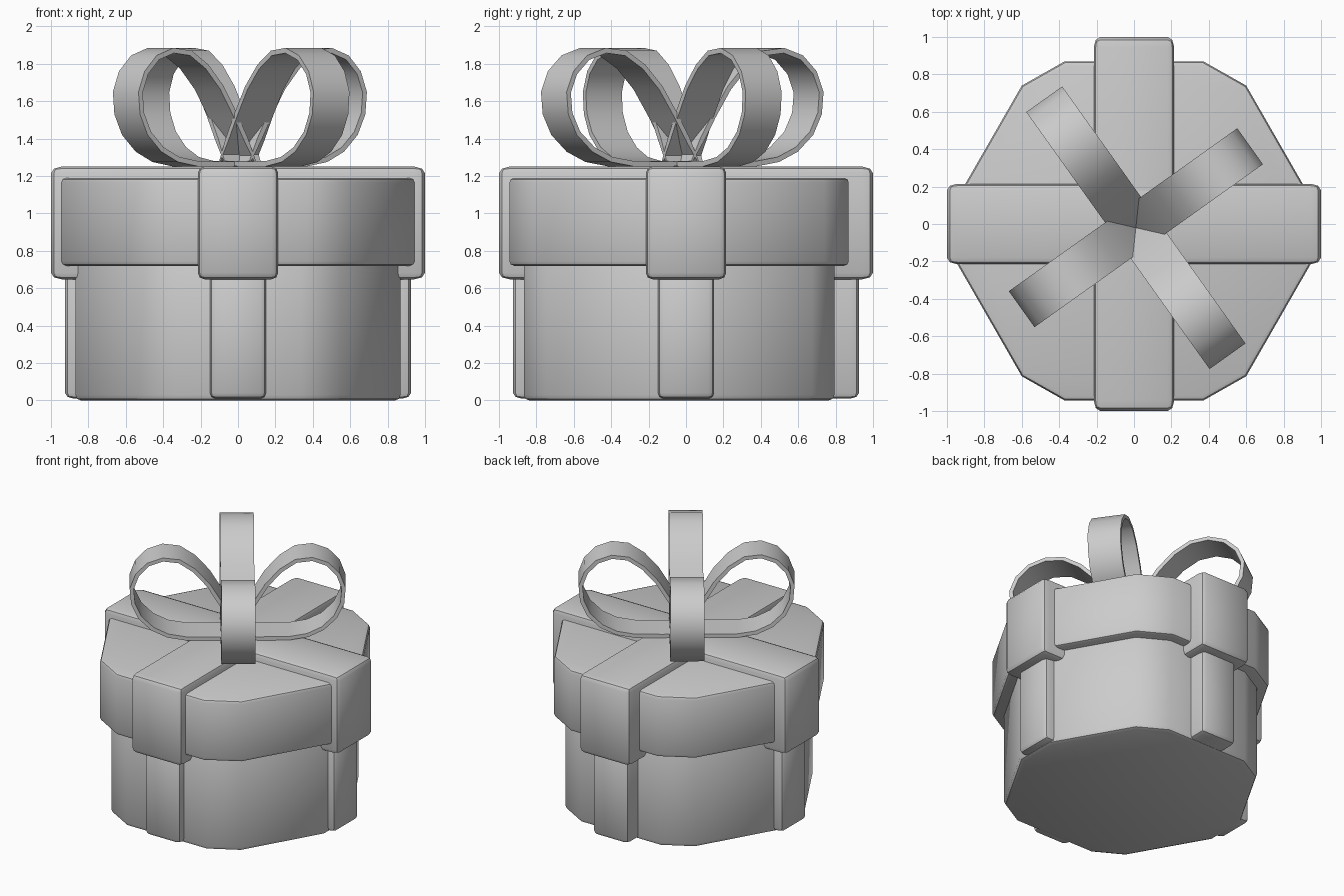
import bpy, bmesh, math
from mathutils import Matrix, Vector

if "Cube" in bpy.data.objects:
    bpy.data.objects.remove(bpy.data.objects["Cube"])


def finish(bm, name, angle=40):
    bmesh.ops.recalc_face_normals(bm, faces=bm.faces)
    me = bpy.data.meshes.new(name)
    bm.to_mesh(me)
    bm.free()
    ob = bpy.data.objects.new(name, me)
    bpy.context.collection.objects.link(ob)
    bpy.ops.object.select_all(action='DESELECT')
    ob.select_set(True)
    bpy.context.view_layer.objects.active = ob
    bpy.ops.object.shade_smooth_by_angle(angle=math.radians(angle))
    return ob


def hex_prism(name, scale, z0, z1, bevel):
    # hexagon with clipped corners, set slightly toward the front
    quarter = [(0.95, 0.168), (0.60, 0.777), (0.37, 0.907)]
    outline = (quarter + [(-x, y) for x, y in reversed(quarter)]
               + [(-x, -y) for x, y in quarter]
               + [(x, -y) for x, y in reversed(quarter)])
    bm = bmesh.new()
    vs = [bm.verts.new((x * scale, y * scale - 0.037, z0)) for x, y in outline]
    base = bm.faces.new(vs)
    top = bmesh.ops.extrude_face_region(bm, geom=[base])['geom']
    top_verts = [g for g in top if isinstance(g, bmesh.types.BMVert)]
    bmesh.ops.translate(bm, verts=top_verts, vec=(0, 0, z1 - z0))
    rims = [e for e in bm.edges if abs(e.verts[0].co.z - e.verts[1].co.z) < 1e-4]
    bmesh.ops.bevel(bm, geom=rims, offset=bevel, segments=2, profile=0.5, affect='EDGES')
    return finish(bm, name)


def ribbon(name, length, width, z0, z1, bevel, turn):
    # bevelled bar, stretched along its length so the end bevels are longer
    bm = bmesh.new()
    bmesh.ops.create_cube(bm, size=1)
    bmesh.ops.scale(bm, verts=bm.verts, vec=(length / 1.6, width, z1 - z0))
    bmesh.ops.bevel(bm, geom=bm.edges[:], offset=bevel, segments=2, profile=0.5, affect='EDGES')
    bmesh.ops.scale(bm, verts=bm.verts, vec=(1.6, 1, 1))
    bmesh.ops.translate(bm, verts=bm.verts, vec=(0, 0, (z0 + z1) / 2))
    bmesh.ops.rotate(bm, verts=bm.verts, matrix=Matrix.Rotation(turn, 3, 'Z'))
    return finish(bm, name)


LOOP = [(-0.03, 1.262), (0.16, 1.25), (0.36, 1.252), (0.49, 1.275), (0.60, 1.33),
        (0.69, 1.42), (0.74, 1.53), (0.75, 1.65), (0.71, 1.76), (0.63, 1.845),
        (0.52, 1.885), (0.40, 1.87), (0.29, 1.795), (0.19, 1.68), (0.10, 1.53),
        (0.03, 1.40)]


def bow_loop(name, angle, stretch, width=0.236, thick=0.028):
    pts = [Vector((r * stretch, z)) for r, z in LOOP]
    n = len(pts)
    # inner outline offset toward the inside of the loop
    inner = []
    for i, p in enumerate(pts):
        t = (pts[(i + 1) % n] - pts[i - 1]).normalized()
        inner.append(p + Vector((-t.y, t.x)) * thick)
    rot = Matrix.Rotation(angle, 3, 'Z')
    bm = bmesh.new()

    def ring(outline, side):
        return [bm.verts.new(rot @ Vector((p.x, side * width / 2, p.y)) + Vector((0.01, -0.02, 0)))
                for p in outline]
    rings = [ring(pts, -1), ring(pts, 1), ring(inner, 1), ring(inner, -1)]
    for k in range(4):
        a, b = rings[k], rings[(k + 1) % 4]
        for i in range(n):
            j = (i + 1) % n
            bm.faces.new((a[i], a[j], b[j], b[i]))
    return finish(bm, name)


# box body and lid
hex_prism("box_body", 0.915, 0.0, 0.76, 0.03)
hex_prism("box_lid", 1.0, 0.72, 1.19, 0.025)

# crossed ribbons on body and lid
for label, turn in (("side", 0), ("front", math.pi / 2)):
    ribbon("body_ribbon_" + label, 1.85, 0.30, 0.01, 0.72, 0.03, turn)
    ribbon("lid_ribbon_" + label, 2.0, 0.43, 0.648, 1.25, 0.035, turn)

# four bow loops in two opposite pairs
for i in range(4):
    bow_loop("bow_loop_%d" % (i + 1), math.radians(35.5 + 90 * i), 1.0 if i % 2 == 0 else 1.125)
